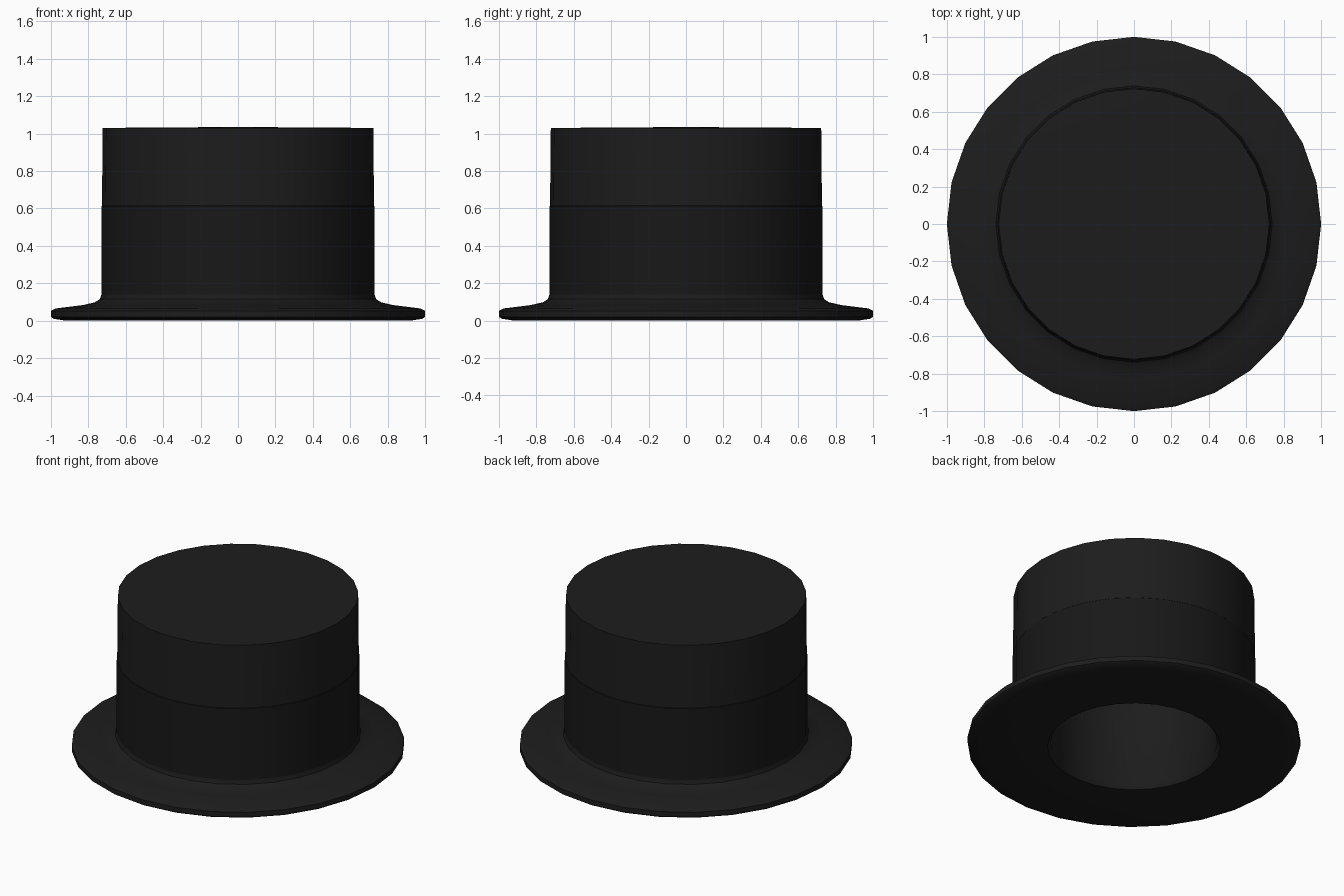
import bpy, bmesh, math

if "Cube" in bpy.data.objects:
    bpy.data.objects.remove(bpy.data.objects["Cube"])

SEGMENTS = 28


def material(name, value):
    mat = bpy.data.materials.new(name)
    mat.diffuse_color = (value, value, value, 1)
    mat.use_nodes = True
    mat.node_tree.nodes["Principled BSDF"].inputs["Base Color"].default_value = mat.diffuse_color
    return mat


def lathe(name, profile, mat):
    """Revolve (radius, height) points around z; radius 0 makes a pole."""
    bm = bmesh.new()
    verts = [bm.verts.new((r, 0, z)) for r, z in profile]
    edges = [bm.edges.new(pair) for pair in zip(verts, verts[1:])]
    bmesh.ops.spin(bm, geom=verts + edges, cent=(0, 0, 0), axis=(0, 0, 1),
                   angle=2 * math.pi, steps=SEGMENTS, use_duplicate=False)
    bmesh.ops.remove_doubles(bm, verts=bm.verts, dist=0.0005)
    bmesh.ops.recalc_face_normals(bm, faces=bm.faces)
    mesh = bpy.data.meshes.new(name)
    bm.to_mesh(mesh)
    bm.free()
    obj = bpy.data.objects.new(name, mesh)
    bpy.context.collection.objects.link(obj)
    mesh.materials.append(mat)
    bpy.context.view_layer.objects.active = obj
    obj.select_set(True)
    bpy.ops.object.shade_smooth_by_angle(angle=math.radians(35))
    obj.select_set(False)
    return obj


felt = material("black_felt", 0.012)
ribbon = material("black_ribbon", 0.009)

# Hat body: hollow inside, flat underside, rolled brim, crown with flat top
lathe("hat_body", [
    (0, 0.94), (0.49, 0.92), (0.50, 0.85), (0.50, 0.03), (0.52, 0.0),
    (0.92, 0.0), (0.985, 0.010), (1.0, 0.020), (1.0, 0.052), (0.975, 0.065),
    (0.83, 0.083), (0.765, 0.098), (0.738, 0.115), (0.727, 0.15),
    (0.727, 0.61), (0.723, 1.03), (0, 1.035),
], felt)

# Ribbon wrapped around the lower crown
lathe("hat_band", [
    (0.722, 0.13), (0.730, 0.14), (0.730, 0.612), (0.722, 0.62),
], ribbon)
